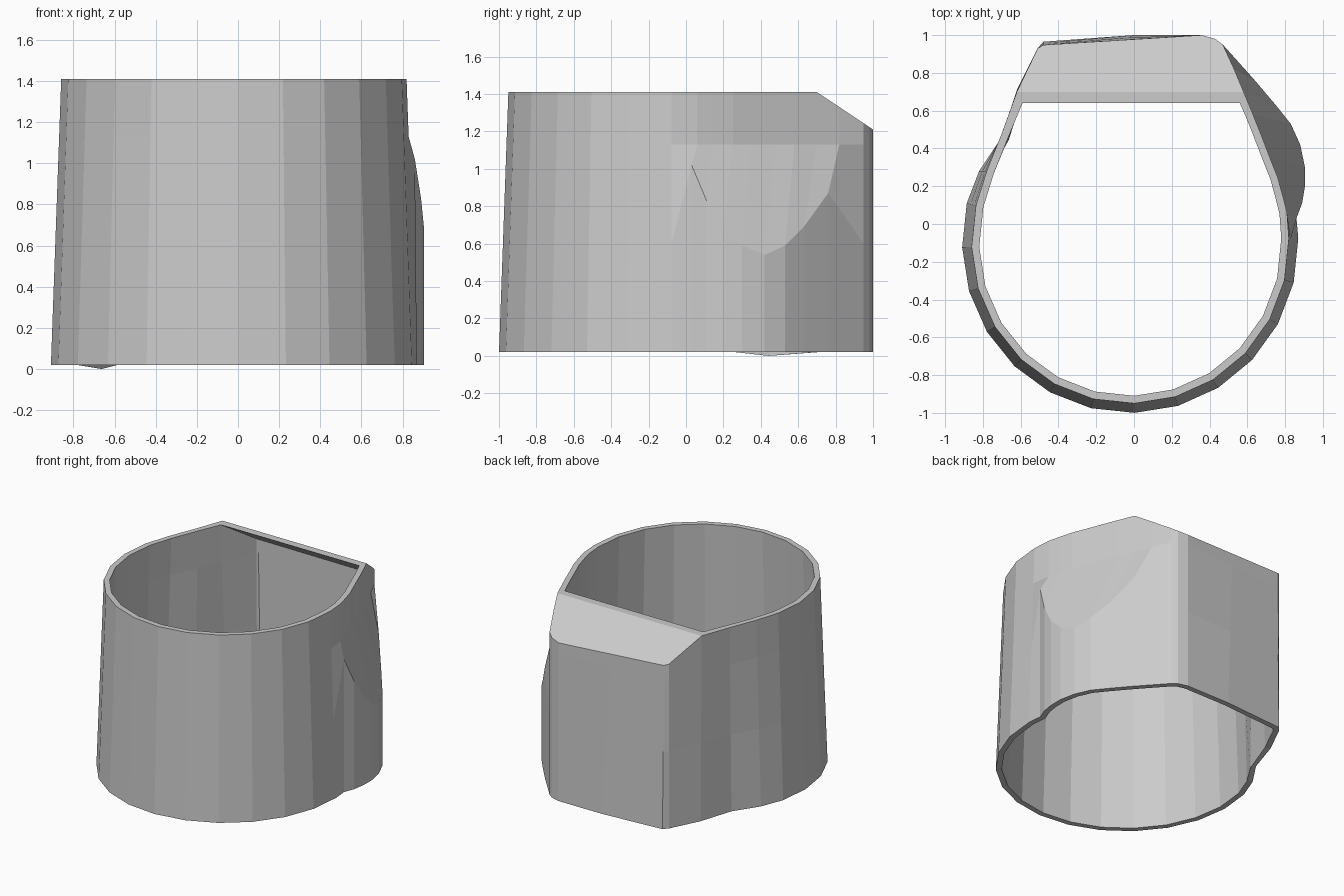
import bpy, bmesh, math
from mathutils import Vector

if "Cube" in bpy.data.objects:
    bpy.data.objects.remove(bpy.data.objects["Cube"])

BASE, TOP, WALL, SHOULDER = 0.02, 1.41, 0.04, 1.13

# Columns, counterclockwise from the left: bottom xy, top xy, knee height of bulge
cols = []
for k in range(-7, 7):
    a = math.radians(-88.5 + 15 * k)
    c, s = math.cos(a), math.sin(a)
    cols.append((-.02 + .89 * c, -.1 + .9 * s, -.02 + .84 * c, -.1 + .85 * s, None))
# right bulge
cols += [(.86, .03, .81, .06, 1.02), (.89, .11, .79, .14, .83), (.905, .20, .76, .25, .68),
         (.905, .30, .72, .35, .59), (.88, .42, .67, .48, .54), (.83, .53, .63, .58, .59)]
right = len(cols)
cols += [(.75, .63, .58, .70, .69), (.64, .76, .53, .82, .87)]
# flat back and left side
cols += [(.47, .95, .47, .95, None), (.43, .98, .43, .98, None), (.36, 1, .36, 1, None),
         (0, 1, -.06, .974, None), (-.48, .965, -.48, .948, None), (-.51, .93, -.51, .93, None)]
left = len(cols)
cols += [(-.62, .71, -.62, .70, None), (-.70, .46, -.70, .48, None), (-.82, .28, -.78, .28, None)]
N = len(cols)


def inset(pts, d):
    """Move a counterclockwise 2D loop inward."""
    out = []
    for i, p in enumerate(pts):
        e1 = (p - pts[i - 1]).normalized()
        e2 = (pts[(i + 1) % len(pts)] - p).normalized()
        n1, n2 = Vector((-e1.y, e1.x)), Vector((-e2.y, e2.x))
        out.append(p + (n1 + n2) * d / max(1 + n1.dot(n2), .6))
    return out


def shell(bm, bottom, top, edge_y):
    """Loft one skin of the wall and close its sloping back panel."""
    rows = []
    for b, t, c in zip(bottom, top, cols):
        zt = TOP - max(0, t.y - edge_y) * .667
        knee = c[4]
        pts = [b.to_3d(), None, None, t.to_3d()]
        pts[0].z, pts[3].z = BASE, zt
        if knee:
            pts[1] = Vector((b.x, b.y, knee))
            pts[2] = Vector((t.x, t.y, max(SHOULDER, knee + .05)))
        else:
            for j, z in ((1, .6), (2, SHOULDER)):
                pts[j] = pts[0].lerp(pts[3], (z - BASE) / (zt - BASE))
        rows.append([bm.verts.new(p) for p in pts])
    for i in range(N):
        a, b = rows[i], rows[(i + 1) % N]
        for j in range(3):
            bm.faces.new((a[j], b[j], b[j + 1], a[j + 1]))
    bm.faces.new([rows[i][3] for i in range(right, left + 1)])
    return rows


bm = bmesh.new()
bot = [Vector(c[0:2]) for c in cols]
top = [Vector(c[2:4]) for c in cols]
bot_in, top_in = inset(bot, WALL), inset(top, WALL)
top_in[right], top_in[left] = Vector((.56, .64)), Vector((-.59, .64))
outer = shell(bm, bot, top, .70)
inner = shell(bm, bot_in, top_in, .64)
inner[left + 1][0].co.z = 0  # small spur under the left wall

# Rims joining the two skins
for i in range(N):
    k = (i + 1) % N
    bm.faces.new((outer[i][0], inner[i][0], inner[k][0], outer[k][0]))
    if not right <= i < left:
        bm.faces.new((outer[i][3], outer[k][3], inner[k][3], inner[i][3]))
bm.faces.new((outer[right][3], outer[left][3], inner[left][3], inner[right][3]))

bmesh.ops.recalc_face_normals(bm, faces=bm.faces)
mesh = bpy.data.meshes.new("sleeve")
bm.to_mesh(mesh)
bm.free()
bpy.context.collection.objects.link(bpy.data.objects.new("sleeve", mesh))
